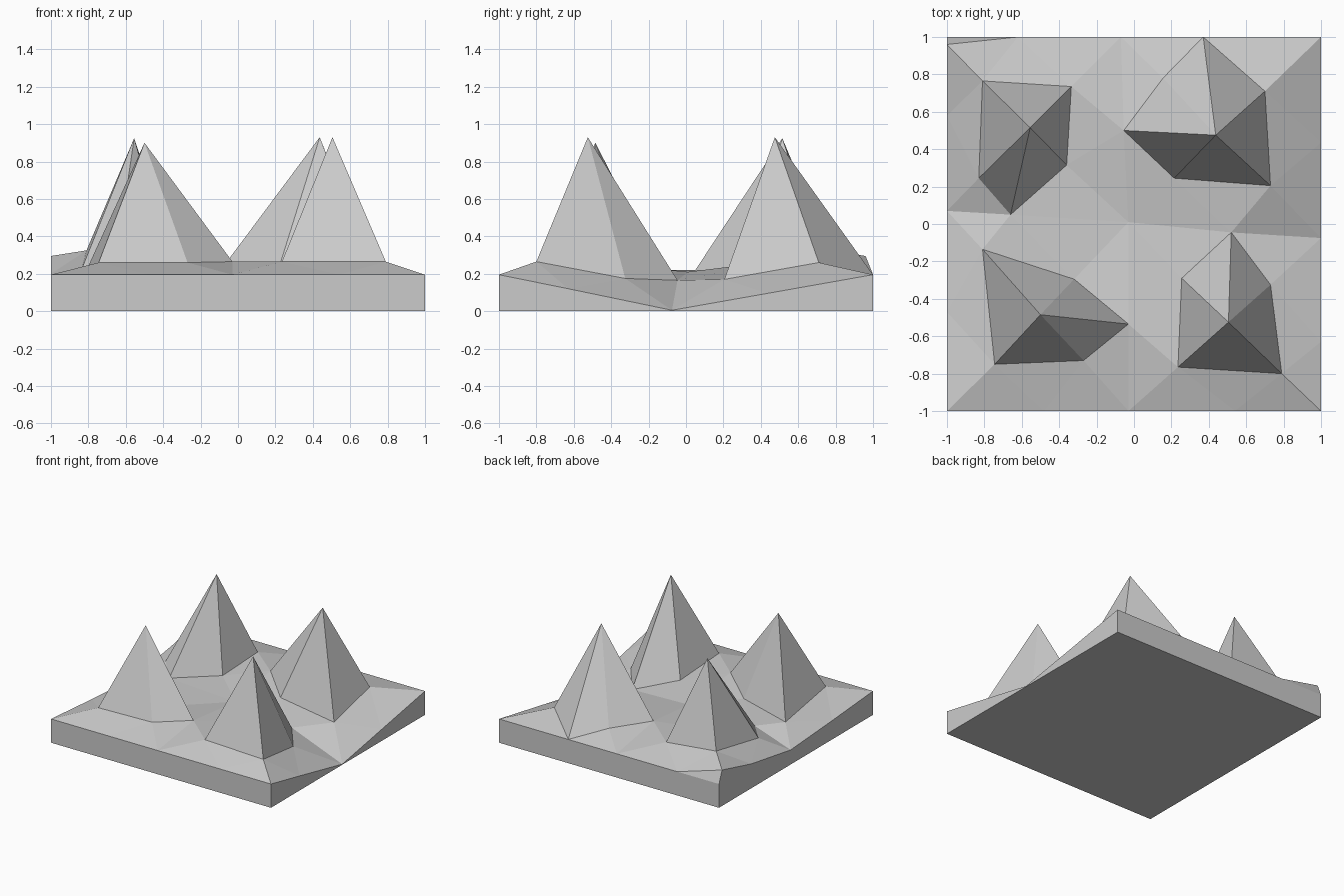
import bpy, bmesh

if "Cube" in bpy.data.objects:
    bpy.data.objects.remove(bpy.data.objects["Cube"])

# Lattice nodes, rows from front (y=-1) to back; four of them are the peaks
NODES = [
    [(-1, -1, .195), (-.48, -1, .195), (-.03, -1, .195), (.54, -1, .195), (1, -1, .195)],
    [(-1, -.47, .155), (-.5, -.485, .9), (-.03, -.535, .265), (.505, -.525, .93), (1, -.63, .12)],
    [(-1, .07, .12), (-.66, .05, .22), (-.03, .01, .21), (.52, -.045, .165), (1, -.075, .005)],
    [(-1, .58, .2), (-.555, .515, .925), (-.055, .5, .27), (.437, .475, .93), (1, .435, .095)],
    [(-1, .96, .295), (-.62, 1, .195), (-.07, 1, .195), (.37, 1, .195), (1, 1, .195)],
]
# Centre point of every lattice cell: the feet of the peaks
FEET = [
    [(-.745, -.75, .26), (-.27, -.73, .26), (.235, -.765, .265), (.79, -.8, .265)],
    [(-.81, -.135, .22), (-.32, -.295, .22), (.255, -.29, .22), (.73, -.325, .175)],
    [(-.83, .245, .24), (-.36, .315, .22), (.215, .245, .22), (.73, .205, .17)],
    [(-.81, .765, .325), (-.335, .735, .26), (.155, .78, .26), (.70, .71, .26)],
]
PEAKS = [(1, 1), (3, 1), (1, 3), (3, 3)]
# (column, row, direction) of slopes that ridge straight down to the next node
RIDGED = {(1, 1, 0), (3, 1, 1), (1, 3, 3), (3, 3, 1), (3, 3, 2)}
DIRS = [(1, 0), (0, 1), (-1, 0), (0, -1)]      # east, north, west, south

bm = bmesh.new()
g = [[bm.verts.new(p) for p in row] for row in NODES]
c = [[bm.verts.new(p) for p in row] for row in FEET]

# Peaks: four kite-shaped slopes each
for i, j in PEAKS:
    ring = [c[j - 1][i], c[j][i], c[j][i - 1], c[j - 1][i - 1]]   # SE NE NW SW
    for d, (dx, dy) in enumerate(DIRS):
        quad = [g[j][i], ring[d], g[j + dy][i + dx], ring[(d + 1) % 4]]
        if (i, j, d) not in RIDGED:
            quad = quad[1:] + quad[:1]         # fold across the feet
        bm.faces.new(quad)

# Faceted valleys and rim: the cell triangles that touch no peak
for j in range(4):
    for i in range(4):
        ring = [(i, j), (i + 1, j), (i + 1, j + 1), (i, j + 1)]
        for k in range(4):
            a, b = ring[k], ring[(k + 1) % 4]
            if a not in PEAKS and b not in PEAKS:
                bm.faces.new((g[a[1]][a[0]], g[b[1]][b[0]], c[j][i]))

# Back left corner drops from its small bump to the rim
corner = bm.verts.new((-1, 1, .195))
bm.faces.new((g[4][0], corner, g[4][1]))

# Side walls and flat underside
rim = (g[0][:4] + [g[j][4] for j in range(4)] + g[4][:0:-1]
       + [corner] + [g[j][0] for j in range(4, 0, -1)])
low = [bm.verts.new((v.co.x, v.co.y, 0)) for v in rim]
n = len(rim)
for k in range(n):
    m = (k + 1) % n
    bm.faces.new((rim[k], low[k], low[m], rim[m]))
bm.faces.new(low[::-1])
bmesh.ops.recalc_face_normals(bm, faces=bm.faces)

# Pin each slope's fold as chosen above
quads = [f for f in bm.faces if len(f.verts) == 4]
bmesh.ops.triangulate(bm, faces=quads, quad_method='FIXED')

mesh = bpy.data.meshes.new("peaked_terrain")
bm.to_mesh(mesh)
bm.free()
bpy.context.collection.objects.link(bpy.data.objects.new("peaked_terrain", mesh))
